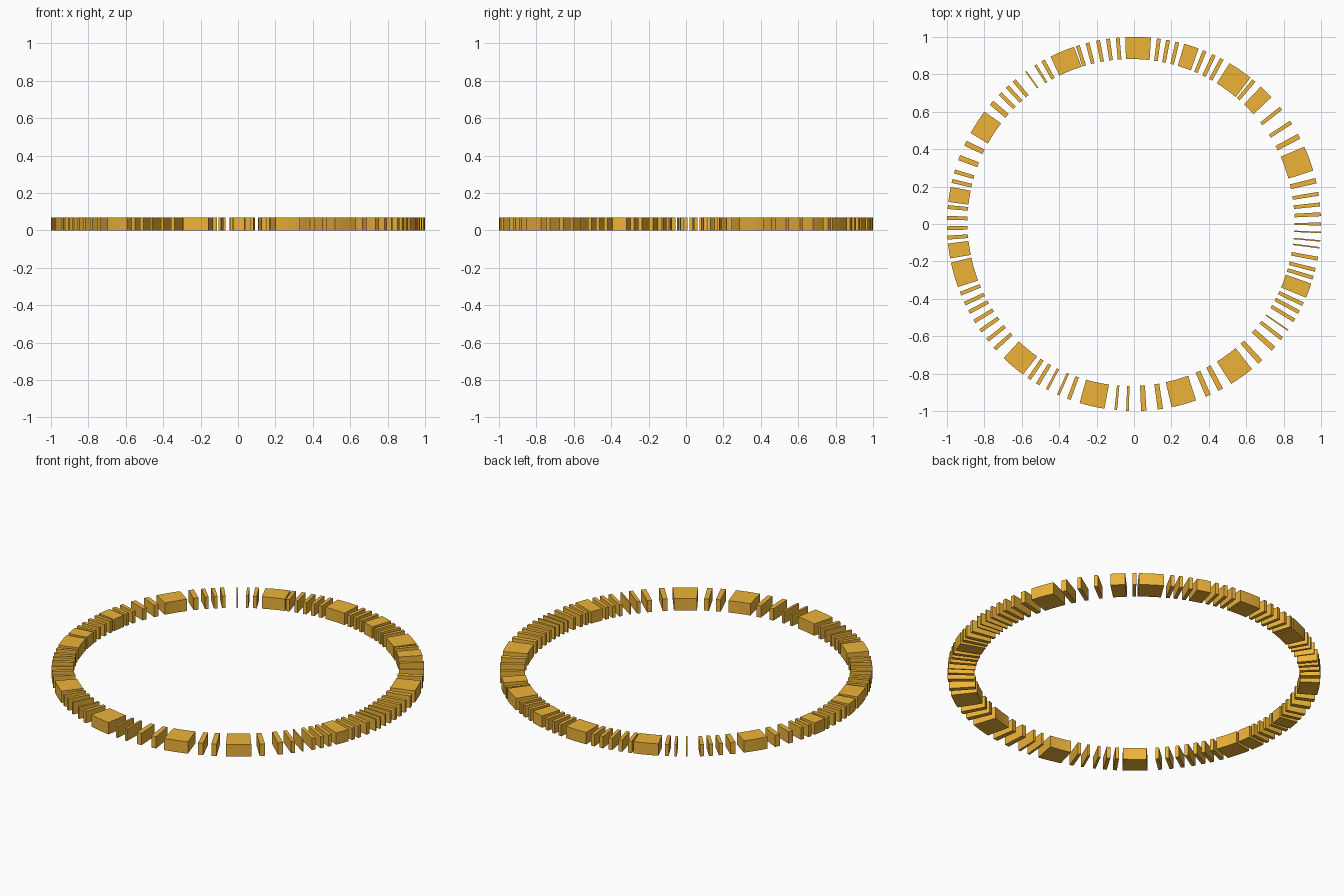
import bpy, bmesh
from math import sin, cos, radians, sqrt

if "Cube" in bpy.data.objects:
    bpy.data.objects.remove(bpy.data.objects["Cube"])

HEIGHT = 0.07
OUTER = 1.0
# the bore is slightly off-centre
BORE_X, BORE_Y, BORE_R = -0.016, 0.008, 0.874

mat = bpy.data.materials.new("orange")
mat.diffuse_color = (0.85, 0.45, 0.04, 1)
mat.use_nodes = True
mat.node_tree.nodes["Principled BSDF"].inputs["Base Color"].default_value = mat.diffuse_color


def bore_distance(dx, dy):
    """Distance from the ring centre to the bore along a direction."""
    b = dx * BORE_X + dy * BORE_Y
    return b + sqrt(b * b - BORE_X ** 2 - BORE_Y ** 2 + BORE_R ** 2)


def block(name, angle, width, steps):
    """Ring segment; angle in degrees clockwise from the back (+y)."""
    outer, inner = [], []
    for i in range(steps + 1):
        t = i / steps - 0.5
        a = radians(angle + width * t)
        outer.append((OUTER * sin(a), OUTER * cos(a)))
        a = radians(angle + width * t * 1.06)
        d = bore_distance(sin(a), cos(a))
        inner.append((d * sin(a), d * cos(a)))
    bm = bmesh.new()
    face = bm.faces.new([bm.verts.new((x, y, 0)) for x, y in outer + inner[::-1]])
    ext = bmesh.ops.extrude_face_region(bm, geom=[face])
    bmesh.ops.translate(bm, vec=(0, 0, HEIGHT),
                        verts=[v for v in ext["geom"] if isinstance(v, bmesh.types.BMVert)])
    bmesh.ops.recalc_face_normals(bm, faces=bm.faces)
    mesh = bpy.data.meshes.new(name)
    bm.to_mesh(mesh)
    bm.free()
    mesh.materials.append(mat)
    bpy.context.collection.objects.link(bpy.data.objects.new(name, mesh))


# angles of the blocks, grouped by angular width
groups = [
    ("large_block", 7.8, 4, [1.3, 34.6, 69.5, 144.8, 164.5, 193, 220.3, 254.2, 303, 337.4]),
    ("medium_block", 4.6, 3, [17.9, 45, 110.9, 261.7, 279.1]),
    ("thick_bar", 1.65, 1, [62, 76.6, 131.8, 137.5, 152.4, 156.6, 171.9, 177,
                            290.8, 295.6, 310.4]),
    ("bar", 1.2, 1, [7.65, 10.5, 13.4, 22.2, 25.3, 28, 39.9, 51.8, 57.1, 80.7, 84, 87,
                     100.7, 104.2, 106.7, 115.4, 118.1, 121, 127.8, 200.4, 211, 214.1,
                     228.1, 231.6, 235.2, 238.6, 241.9, 244.8, 248.1, 265.8, 268.7, 271.9,
                     275.2, 283.3, 286.3, 314.2, 317.3, 320.1, 330.9, 342.5, 345.6, 348.9,
                     352, 355]),
    ("slim_bar", 0.8, 1, [90, 182, 185.6, 203.9, 207.7, 328.2]),
    ("sliver", 0.45, 1, [92.6, 95.2, 97.3, 124.6, 324.7]),
]
for name, width, steps, angles in groups:
    for i, angle in enumerate(angles):
        block(f"{name}_{i + 1}", angle, width, steps)
